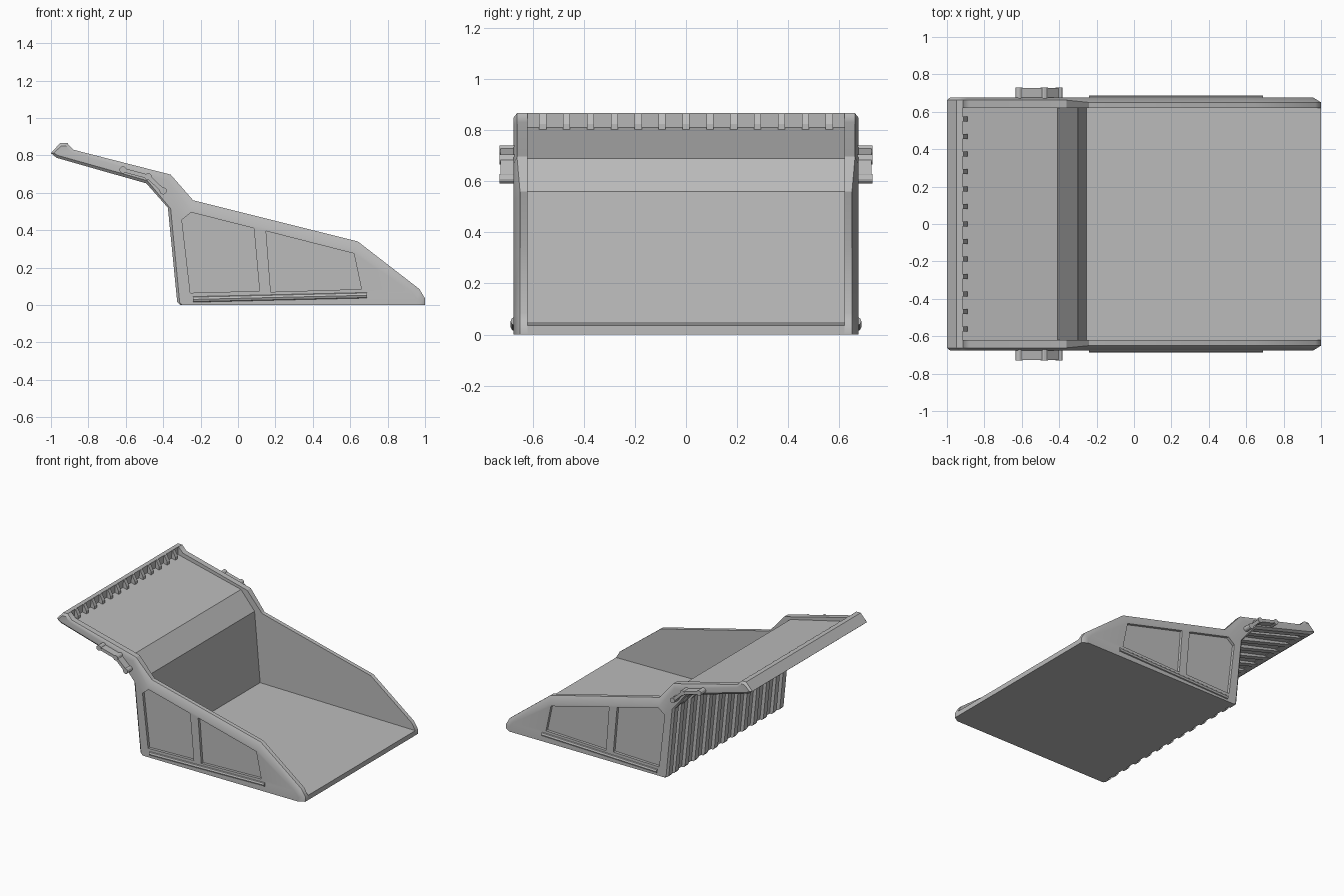
import bpy, bmesh
from mathutils import Vector

cube = bpy.data.objects.get("Cube")
if cube:
    bpy.data.objects.remove(cube, do_unlink=True)

# One plain grey for the whole body
grey = bpy.data.materials.new("plain_grey")
grey.use_nodes = True
grey.diffuse_color = (0.5, 0.5, 0.5, 1)
grey.node_tree.nodes["Principled BSDF"].inputs["Base Color"].default_value = (0.5, 0.5, 0.5, 1)


def finish(name, bm):
    bmesh.ops.recalc_face_normals(bm, faces=bm.faces)
    mesh = bpy.data.meshes.new(name)
    bm.to_mesh(mesh)
    bm.free()
    mesh.materials.append(grey)
    obj = bpy.data.objects.new(name, mesh)
    bpy.context.collection.objects.link(obj)
    return obj


def loft(name, loops):
    """Closed solid through matching loops of points."""
    bm = bmesh.new()
    rings = [[bm.verts.new(p) for p in loop] for loop in loops]
    n = len(rings[0])
    for a, b in zip(rings, rings[1:]):
        for i in range(n):
            j = (i + 1) % n
            bm.faces.new((a[i], a[j], b[j], b[i]))
    bm.faces.new(rings[0])
    bm.faces.new(rings[-1])
    return finish(name, bm)


def prism(name, outline, y0, y1):
    """Side outline (x, z) extruded across the width."""
    return loft(name, [[(x, y, z) for x, z in outline] for y in (y0, y1)])


def rod(name, start, end, radius, sides):
    start, end = Vector(start), Vector(end)
    axis = end - start
    bm = bmesh.new()
    bmesh.ops.create_cone(bm, cap_ends=True, segments=sides, radius1=radius,
                          radius2=radius, depth=axis.length)
    bmesh.ops.transform(bm, verts=bm.verts,
                        matrix=axis.to_track_quat('Z', 'Y').to_matrix().to_4x4())
    bmesh.ops.translate(bm, verts=bm.verts, vec=(start + end) / 2)
    return finish(name, bm)


def activate(obj):
    bpy.ops.object.select_all(action='DESELECT')
    obj.select_set(True)
    bpy.context.view_layer.objects.active = obj


INNER, OUTER = 0.62, 0.675

# Floor, headboard and canopy as one bent plate
inside = [(1, 0.035), (-0.255, 0.05), (-0.3, 0.56), (-0.41, 0.69), (-0.92, 0.81)]
underside = [(-0.95, 0.8), (-0.48, 0.68), (-0.35, 0.53), (-0.295, 0)]
prism("floor_and_canopy", inside + underside + [(1, 0)], -INNER, INNER)

# Raised lip along the canopy's end
prism("canopy_lip", [(-0.97, 0.787), (-1, 0.812), (-0.95, 0.867),
                     (-0.917, 0.867), (-0.922, 0.79)], -INNER, INNER)

# Small teeth inside the lip
for i in range(13):
    y = (i - 6) * 0.0935
    prism("lip_tooth", [(-0.925, 0.866), (-0.912, 0.866), (-0.89, 0.825),
                        (-0.89, 0.795), (-0.925, 0.8)], y - 0.014, y + 0.014)

# Ribs down the headboard's back and below the canopy
rib = [(-0.96, 0.788), (-0.488, 0.654), (-0.373, 0.52), (-0.323, 0.015), (-0.31, 0)]
for i in range(11):
    y = (i - 5) * 0.113
    prism("back_rib", rib + underside[::-1], y - 0.02, y + 0.02)

# Side wall: full outline and the smaller outline of its chamfered outer face
edge = [(-0.31, 0), (-0.325, 0.015), (-0.375, 0.52), (-0.49, 0.65), (-0.97, 0.787),
        (-1, 0.812), (-0.95, 0.867), (-0.915, 0.867), (-0.88, 0.83), (-0.36, 0.697),
        (-0.24, 0.56), (0.64, 0.34), (0.97, 0.085), (1, 0.035), (1, 0)]
face = [(-0.298, 0), (-0.312, 0.015), (-0.36, 0.515), (-0.485, 0.665), (-0.965, 0.8),
        (-0.985, 0.813), (-0.945, 0.85), (-0.92, 0.85), (-0.885, 0.815), (-0.38, 0.67),
        (-0.255, 0.51), (0.625, 0.29), (0.93, 0.07), (0.96, 0.03), (0.96, 0)]
panels = [[(-0.3, 0.455), (-0.25, 0.495), (0.085, 0.41), (0.115, 0.075), (-0.255, 0.065)],
          [(0.15, 0.395), (0.62, 0.275), (0.66, 0.085), (0.175, 0.07)]]
pins = [(-0.615, 0.722), (-0.48, 0.686), (-0.4, 0.61)]

for side, s in (("left", 1), ("right", -1)):
    wall = loft(side + "_wall", [
        [(x, s * INNER, z) for x, z in edge],
        [(x, s * (0.662 if x < -0.3 else 0.65), z) for x, z in edge],
        [(x, s * OUTER, z) for x, z in face]])

    # Sunken panels
    for outline in panels:
        cutter = prism("panel_cutter", outline, s * 0.655, s * 0.75)
        cutter.hide_render = True
        activate(wall)
        cut = wall.modifiers.new("panel", 'BOOLEAN')
        cut.operation, cut.solver, cut.object = 'DIFFERENCE', 'EXACT', cutter
        bpy.ops.object.modifier_apply(modifier=cut.name)
        bpy.data.objects.remove(cutter, do_unlink=True)
    activate(wall)
    bpy.ops.object.shade_smooth_by_angle(angle=0.6)
    weighted = wall.modifiers.new("soft_chamfer", 'WEIGHTED_NORMAL')
    weighted.keep_sharp = True

    # Lower rail
    rod(side + "_rail", (-0.24, s * 0.67, 0.03), (0.69, s * 0.67, 0.052), 0.017, 8)

    # Canopy pins with linking bars
    for x, z in pins:
        rod(side + "_pin", (x, s * 0.66, z), (x, s * 0.73, z), 0.019, 12)
    for (xa, za), (xb, zb) in zip(pins, pins[1:]):
        along = Vector((xb - xa, zb - za)).normalized() * 0.011
        dx, dz = -along.y, along.x
        prism(side + "_pin_bar", [(xa + dx, za + dz), (xb + dx, zb + dz),
                                  (xb - dx, zb - dz), (xa - dx, za - dz)],
              s * 0.66, s * 0.727)
